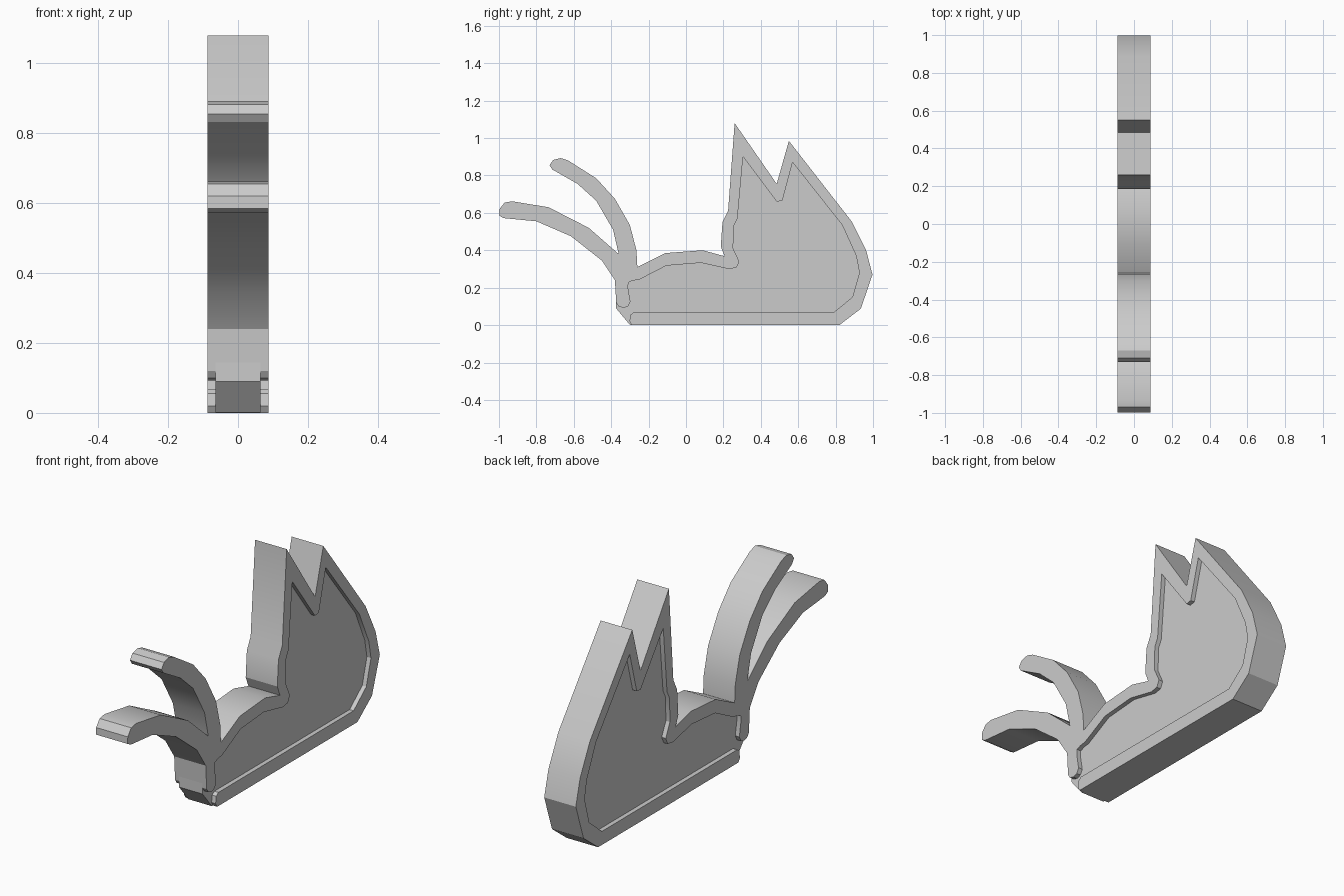
import bpy
import bmesh


def extrude_profile(name, points, half_width):
    """Solid slab from a (y, z) outline, centred on x = 0."""
    bm = bmesh.new()
    verts = [bm.verts.new((-half_width, y, z)) for y, z in points]
    face = bm.faces.new(verts)
    ret = bmesh.ops.extrude_face_region(bm, geom=[face], use_keep_orig=True)
    moved = [g for g in ret["geom"] if isinstance(g, bmesh.types.BMVert)]
    bmesh.ops.translate(bm, verts=moved, vec=(2 * half_width, 0, 0))
    bmesh.ops.recalc_face_normals(bm, faces=bm.faces)
    bmesh.ops.triangulate(bm, faces=[f for f in bm.faces if len(f.verts) > 4])
    mesh = bpy.data.meshes.new(name)
    bm.to_mesh(mesh)
    bm.free()
    obj = bpy.data.objects.new(name, mesh)
    bpy.context.collection.objects.link(obj)
    bpy.context.view_layer.objects.active = obj
    obj.select_set(True)
    bpy.ops.object.shade_smooth_by_angle(angle=0.45)
    obj.select_set(False)
    return obj


# Outer edge: base, back of the head, two ears, face, back
outer = [(-0.29, 0), (0.82, 0), (0.935, 0.088), (0.997, 0.27), (0.963, 0.40),
         (0.885, 0.555), (0.55, 0.985), (0.485, 0.755), (0.26, 1.08),
         (0.225, 0.61), (0.195, 0.55), (0.186, 0.42), (0.207, 0.368),
         (0.09, 0.40), (-0.11, 0.385), (-0.26, 0.31)]

# Two curved tails, from the upper root round to the lower root
tails = [(-0.265, 0.40), (-0.30, 0.535), (-0.38, 0.675), (-0.48, 0.785),
         (-0.63, 0.88), (-0.67, 0.893), (-0.71, 0.883), (-0.73, 0.855),
         (-0.715, 0.832), (-0.58, 0.755), (-0.48, 0.665), (-0.39, 0.51),
         (-0.36, 0.38), (-0.52, 0.52), (-0.735, 0.63), (-0.93, 0.662),
         (-0.97, 0.655), (-0.997, 0.62), (-0.998, 0.585), (-0.975, 0.572),
         (-0.80, 0.555), (-0.615, 0.475), (-0.45, 0.345), (-0.38, 0.24)]

# Rounded lower end of the front rim
front_end = [(-0.373, 0.12), (-0.36, 0.10), (-0.335, 0.092), (-0.31, 0.10),
             (-0.297, 0.125), (-0.31, 0.20), (-0.308, 0.228), (-0.285, 0.238)]

# Inner edge of the rim, walked back towards the base
inner = [(-0.25, 0.243), (-0.105, 0.318), (0.08, 0.333), (0.23, 0.30),
         (0.27, 0.307), (0.285, 0.34), (0.252, 0.41), (0.255, 0.53),
         (0.275, 0.57), (0.305, 0.90), (0.485, 0.66), (0.515, 0.665),
         (0.57, 0.87), (0.835, 0.535), (0.91, 0.37), (0.927, 0.28),
         (0.89, 0.15), (0.79, 0.068), (-0.28, 0.068), (-0.297, 0.055),
         (-0.302, 0.02)]

extrude_profile("raised_rim_and_tails", outer + tails + front_end + inner, 0.0875)

# Thinner body panel, running inside the rim and exposed at the front foot
core = [(-0.30, 0.001), (0.805, 0.02), (0.91, 0.12), (0.96, 0.275),
        (0.86, 0.545), (0.56, 0.93), (0.50, 0.71), (0.28, 0.99),
        (0.25, 0.59), (0.22, 0.54), (0.22, 0.41), (0.24, 0.335),
        (0.085, 0.365), (-0.11, 0.35), (-0.255, 0.28), (-0.33, 0.26),
        (-0.375, 0.23), (-0.374, 0.09)]
extrude_profile("body_panel", core, 0.065)
